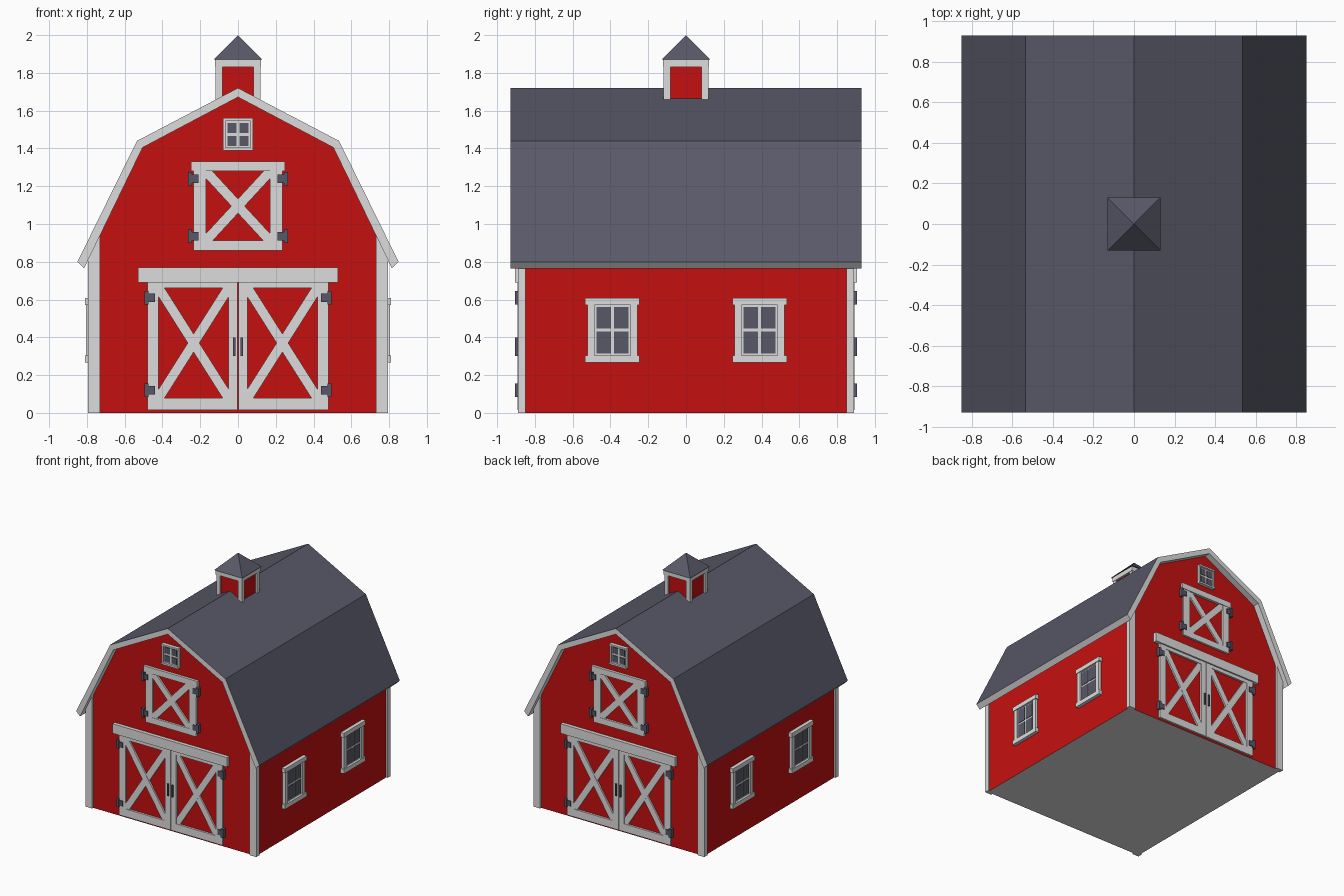
import bpy, bmesh, math
from mathutils import Matrix

if "Cube" in bpy.data.objects:
    bpy.data.objects.remove(bpy.data.objects["Cube"])


def material(name, rgb):
    m = bpy.data.materials.new(name)
    m.diffuse_color = (*rgb, 1)
    m.use_nodes = True
    m.node_tree.nodes["Principled BSDF"].inputs["Base Color"].default_value = m.diffuse_color
    return m


RED = material("barn red", (0.56, 0.005, 0.005))
WHITE = material("trim white", (0.72, 0.72, 0.72))
SLATE = material("slate grey", (0.098, 0.098, 0.138))

WX, WY = 0.78, 0.875          # half size of the walls


def finish(name, bm, mats, angle=0):
    bmesh.ops.recalc_face_normals(bm, faces=bm.faces)
    me = bpy.data.meshes.new(name)
    bm.to_mesh(me)
    bm.free()
    for m in mats:
        me.materials.append(m)
    ob = bpy.data.objects.new(name, me)
    ob.rotation_euler.z = angle
    bpy.context.collection.objects.link(ob)
    return ob


def prism(bm, pts, y0, y1):
    """Extrude an x-z outline from y0 to y1."""
    a = [bm.verts.new((x, y0, z)) for x, z in pts]
    b = [bm.verts.new((x, y1, z)) for x, z in pts]
    bm.faces.new(a)
    bm.faces.new(b[::-1])
    for i in range(len(pts)):
        j = (i + 1) % len(pts)
        bm.faces.new((a[i], b[i], b[j], a[j]))


def rect(x0, x1, z0, z1):
    return [(x0, z0), (x1, z0), (x1, z1), (x0, z1)]


def bar(x0, z0, x1, z1, w):
    """Outline of a slanted board between two points."""
    dx, dz = x1 - x0, z1 - z0
    k = w / 2 / math.hypot(dx, dz)
    nx, nz = -dz * k, dx * k
    return [(x0 + nx, z0 + nz), (x0 - nx, z0 - nz), (x1 - nx, z1 - nz), (x1 + nx, z1 + nz)]


def cross(x0, x1, z0, z1, w, d):
    return [(bar(x0, z0, x1, z1, w), d), (bar(x0, z1, x1, z0, w), d - 0.001)]


def on_wall(name, mat, shapes, angle, dist):
    """Boards (outline, depth) standing out of the wall that faces the given angle."""
    bm = bmesh.new()
    for pts, depth in shapes:
        prism(bm, pts, -dist - depth, -dist + 0.01)
    return finish(name, bm, [mat], angle)


def both(shapes):
    return shapes + [([(-x, z) for x, z in pts], d) for pts, d in shapes]


def window(name, cx, cz, hw, hh, rim, lip, angle, dist):
    """White frame with lintel and sill, and four slate panes."""
    x0, x1, z0, z1 = cx - hw, cx + hw, cz - hh, cz + hh
    frame = [(rect(x0, x1, z0, z1), 0.012),
             (rect(x0, x0 + rim, z0, z1), 0.024), (rect(x1 - rim, x1, z0, z1), 0.024),
             (rect(x0 - lip, x1 + lip, z1 - rim, z1), 0.03),
             (rect(x0 - lip, x1 + lip, z0, z0 + rim), 0.03)]
    on_wall(name + "_frame", WHITE, frame, angle, dist)
    gap = 0.008
    pw, ph = hw - rim - 0.01, hh - rim - 0.01
    panes = []
    for sx in (-1, 1):
        for sz in (-1, 1):
            xs = sorted((cx + sx * gap, cx + sx * pw))
            zs = sorted((cz + sz * gap, cz + sz * ph))
            panes.append((rect(*xs, *zs), 0.017))
    on_wall(name + "_panes", SLATE, panes, angle, dist)


# Walls with a gambrel gable, pale floor underneath
bm = bmesh.new()
prism(bm, [(-WX, 0), (WX, 0), (WX, 0.84), (0.515, 1.41), (0, 1.685),
           (-0.515, 1.41), (-WX, 0.84)], -WY, WY)
walls = finish("walls", bm, [RED, WHITE])
for f in walls.data.polygons:
    f.material_index = int(f.normal.z < -0.9)

# Roof slab: slate on top, white edges and underside
bm = bmesh.new()
outer = [(-0.85, 0.80), (-0.535, 1.44), (0, 1.72), (0.535, 1.44), (0.85, 0.80)]
inner = [(0.815, 0.765), (0.505, 1.405), (0, 1.672), (-0.505, 1.405), (-0.815, 0.765)]
prism(bm, outer + inner, -0.93, 0.93)
roof = finish("roof", bm, [SLATE, WHITE])
for f in roof.data.polygons:
    f.material_index = int(f.normal.z < 0.2)

# Corner boards
bm = bmesh.new()
for sx in (-1, 1):
    for sy in (-1, 1):
        xs = sorted((sx * 0.73, sx * 0.793))
        ys = sorted((sy * 0.85, sy * 0.89))
        prism(bm, [(sx * 0.73, 0), (sx * 0.793, 0), (sx * 0.793, 0.82), (sx * 0.73, 0.95)], *ys)
finish("corner_boards", bm, [WHITE])

# Both gable ends
for end, ang in (("front", 0), ("back", math.pi)):
    # Double door
    door = [(rect(0.42, 0.48, 0.015, 0.70), 0.018), (rect(0.003, 0.05, 0.015, 0.70), 0.018),
            (rect(0.04, 0.43, 0.015, 0.08), 0.017), (rect(0.04, 0.43, 0.66, 0.70), 0.017)]
    door += cross(0.045, 0.425, 0.07, 0.67, 0.052, 0.014)
    on_wall(end + "_barn_door", WHITE, both(door), ang, WY)
    on_wall(end + "_door_header", WHITE, [(rect(-0.53, 0.53, 0.69, 0.77), 0.03)], ang, WY)
    # Loft door
    loft = both([(rect(0.17, 0.235, 0.86, 1.33), 0.018)])
    loft += [(rect(-0.25, 0.25, 1.28, 1.33), 0.022), (rect(-0.235, 0.235, 0.86, 0.912), 0.017)]
    loft += cross(-0.18, 0.18, 0.90, 1.29, 0.052, 0.014)
    on_wall(end + "_loft_door", WHITE, loft, ang, WY)
    # Hinges and handles
    hinges = []
    for x, zs in ((0.465, (0.12, 0.61)), (0.235, (0.935, 1.24))):
        for z in zs:
            hinges.append((rect(x - 0.025, x + 0.012, z - 0.022, z + 0.022), 0.026))
            hinges.append((rect(x + 0.008, x + 0.03, z - 0.036, z + 0.036), 0.03))
    on_wall(end + "_hinges", SLATE, both(hinges), ang, WY)
    on_wall(end + "_handles", SLATE, both([(rect(0.014, 0.026, 0.30, 0.40), 0.03)]), ang, WY)
    # Gable window
    window(end + "_gable_window", 0, 1.475, 0.08, 0.085, 0.014, 0.0, ang, WY)

# Two windows on each long side
for side, ang in (("right", math.pi / 2), ("left", -math.pi / 2)):
    for i, y in enumerate((-0.39, 0.39)):
        window(f"{side}_window_{i + 1}", y, 0.438, 0.132, 0.17, 0.037, 0.012, ang, WX)

# Cupola: red core, white posts and band, slate pyramid cap
bm = bmesh.new()
prism(bm, rect(-0.105, 0.105, 1.6, 1.85), -0.105, 0.105)
finish("cupola_core", bm, [RED])
bm = bmesh.new()
for x in (-0.118, 0.083):
    for y in (-0.118, 0.083):
        prism(bm, rect(x, x + 0.035, 1.62, 1.84), y, y + 0.035)
prism(bm, rect(-0.122, 0.122, 1.832, 1.875), -0.122, 0.122)
finish("cupola_trim", bm, [WHITE])
bm = bmesh.new()
bmesh.ops.create_cone(bm, cap_ends=True, segments=4, radius1=0.13 * math.sqrt(2), radius2=0,
                      depth=0.13, matrix=Matrix.Translation((0, 0, 1.935))
                      @ Matrix.Rotation(math.pi / 4, 4, 'Z'))
finish("cupola_roof", bm, [SLATE])
